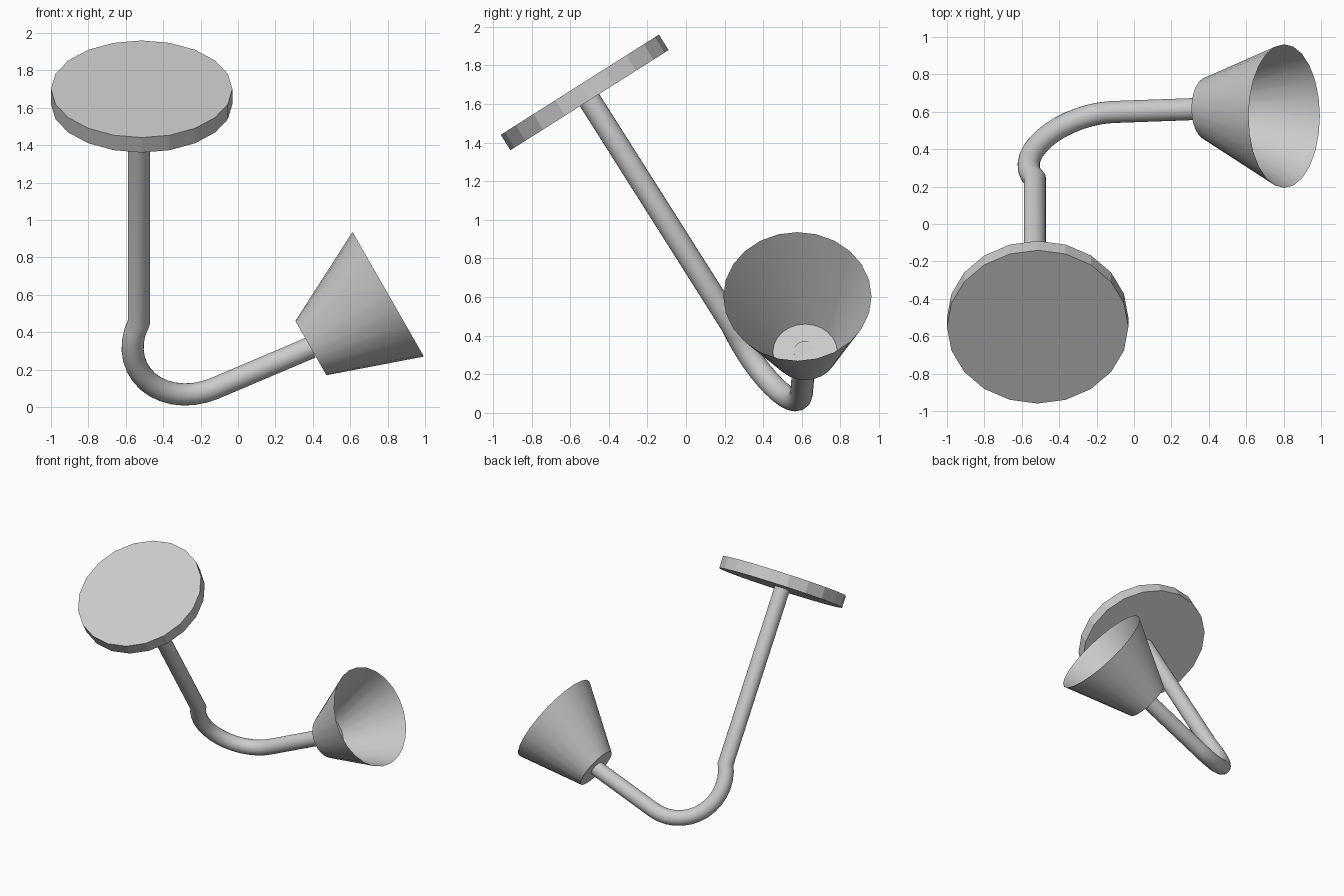
import bpy, bmesh, math
from mathutils import Vector

if "Cube" in bpy.data.objects:
    bpy.data.objects.remove(bpy.data.objects["Cube"])

grey = bpy.data.materials.new("light_grey")
grey.diffuse_color = (0.6, 0.6, 0.6, 1)
grey.use_nodes = True
grey.node_tree.nodes["Principled BSDF"].inputs["Base Color"].default_value = grey.diffuse_color


def ring(bm, centre, u, v, count):
    """Loop of vertices around a centre, spanned by half-axes u and v."""
    return [bm.verts.new(centre + u * math.cos(a) + v * math.sin(a))
            for a in (2 * math.pi * i / count for i in range(count))]


def build(name, rings, count, cap_start, cap_end, smooth):
    """Skin a list of (centre, u, v) rings into an object."""
    bm = bmesh.new()
    loops = [ring(bm, c, u, v, count) for c, u, v in rings]
    for a, b in zip(loops, loops[1:]):
        for i in range(count):
            j = (i + 1) % count
            bm.faces.new((a[i], a[j], b[j], b[i]))
    if cap_start:
        bm.faces.new(loops[0][::-1])
    if cap_end:
        bm.faces.new(loops[-1])
    bmesh.ops.recalc_face_normals(bm, faces=bm.faces)
    mesh = bpy.data.meshes.new(name)
    bm.to_mesh(mesh)
    bm.free()
    mesh.materials.append(grey)
    obj = bpy.data.objects.new(name, mesh)
    bpy.context.collection.objects.link(obj)
    if smooth:
        bpy.ops.object.select_all(action='DESELECT')
        obj.select_set(True)
        bpy.context.view_layer.objects.active = obj
        bpy.ops.object.shade_smooth_by_angle(angle=math.radians(30))
    return obj


# Tilted round mounting plate
X = Vector((1, 0, 0))
Y = Vector((0, 1, 0))
slope = Vector((0, 0.845, 0.535)).normalized()
plate_u, plate_v = X * 0.485, slope * 0.485
build("mounting_plate",
      [(Vector((-0.515, -0.50, 1.62)), plate_u, plate_v),
       (Vector((-0.515, -0.55, 1.70)), plate_u, plate_v)],
      20, True, True, False)

# Bent tube: straight stem, arc, straight arm, all lying in one plane
start = Vector((-0.53, 0.24, 0.452))          # where the stem meets the arc
e1 = Vector((0, 0.535, -0.845)).normalized()  # along the stem, downwards
e2 = Vector((0.962, 0.229, 0.145))
e2 = (e2 - e1 * e2.dot(e1)).normalized()
plane_normal = e1.cross(e2)
arc_r, c1, c2 = 0.352, 0.153, 0.317
path = [start - e1 * 1.39]
STEPS = 14
for i in range(STEPS + 1):
    a = math.radians(-115.8 + (17.3 + 115.8) * i / STEPS)
    path.append(start + e1 * (c1 + arc_r * math.cos(a))
                + e2 * (c2 + arc_r * math.sin(a)))
path.append(Vector((0.39, 0.617, 0.318)))

TUBE_R = 0.059
rings = []
for i, p in enumerate(path):
    t_in = (p - path[max(i - 1, 0)]).normalized()
    t_out = (path[min(i + 1, len(path) - 1)] - p).normalized()
    tangent = (t_in + t_out).normalized()
    side = plane_normal.cross(tangent).normalized()
    mitre = max(tangent.dot(t_out), tangent.dot(t_in))
    rings.append((p, plane_normal * TUBE_R, side * (TUBE_R / mitre)))
build("bent_tube", rings, 24, True, True, True)

# Open, slightly skewed lamp shade with a closed narrow end
up = Vector((-0.497, 0, 0.868)).normalized()
build("lamp_shade",
      [(Vector((0.39, 0.617, 0.315)), Y * 0.167, up * 0.167),
       (Vector((0.803, 0.577, 0.603)), Y * 0.384, up * 0.384)],
      24, True, False, True)
